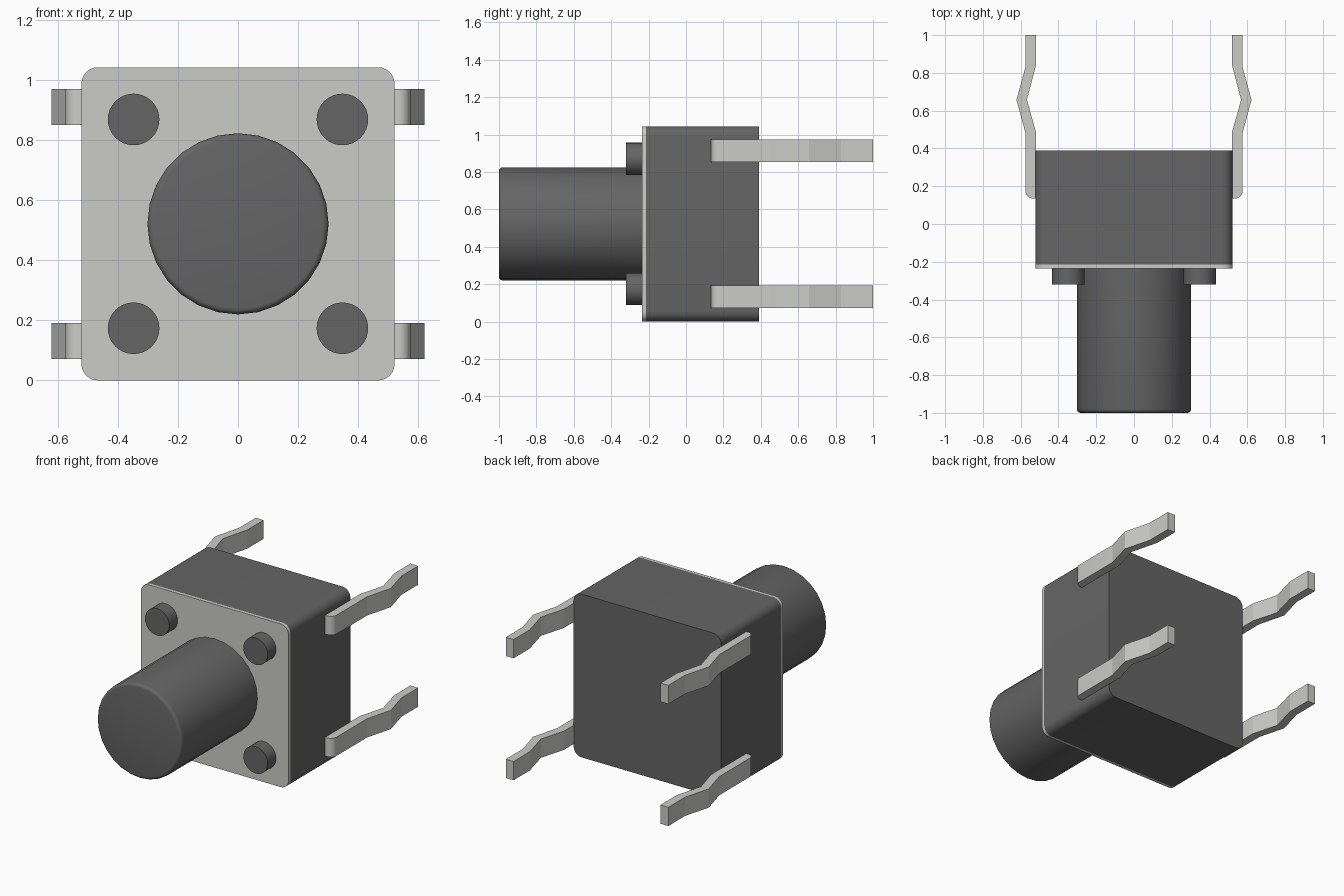
import bpy, bmesh
from math import sin, cos, pi, radians
from mathutils import Matrix, Vector

if "Cube" in bpy.data.objects:
    bpy.data.objects.remove(bpy.data.objects["Cube"])

HALF, MID = 0.522, 0.522          # half width of the housing, height of its centre
FACE_Y = -0.235                   # front of the cover plate


def material(name, colour):
    m = bpy.data.materials.new(name)
    m.diffuse_color = (*colour, 1)
    m.use_nodes = True
    m.node_tree.nodes["Principled BSDF"].inputs["Base Color"].default_value = m.diffuse_color
    return m


dark = material("dark_plastic", (0.13, 0.13, 0.13))
metal = material("pale_metal", (0.60, 0.60, 0.57))


def finish(bm, name, mat, angle=30):
    bmesh.ops.recalc_face_normals(bm, faces=bm.faces)
    mesh = bpy.data.meshes.new(name)
    bm.to_mesh(mesh)
    bm.free()
    mesh.materials.append(mat)
    obj = bpy.data.objects.new(name, mesh)
    bpy.context.collection.objects.link(obj)
    bpy.ops.object.select_all(action='DESELECT')
    obj.select_set(True)
    bpy.context.view_layer.objects.active = obj
    bpy.ops.object.shade_smooth_by_angle(angle=radians(angle))
    return obj


def arc(cx, cy, r, start, end, steps):
    angles = [radians(start + (end - start) * i / steps) for i in range(steps + 1)]
    return [(cx + r * cos(a), cy + r * sin(a)) for a in angles]


def prism(name, points, sweep, mat, angle=30):
    """Extrude a closed outline of 3D points along a vector."""
    bm = bmesh.new()
    face = bm.faces.new([bm.verts.new(p) for p in points])
    ext = bmesh.ops.extrude_face_region(bm, geom=[face], use_keep_orig=True)
    bmesh.ops.translate(bm, vec=Vector(sweep),
                        verts=[v for v in ext["geom"] if isinstance(v, bmesh.types.BMVert)])
    return finish(bm, name, mat, angle)


def rounded_block(name, y0, y1, mat, r=0.055):
    c = HALF - r
    outline = []
    for i, (sx, sz) in enumerate([(1, 1), (-1, 1), (-1, -1), (1, -1)]):
        outline += arc(sx * c, MID + sz * c, r, 90 * i, 90 * i + 90, 6)
    return prism(name, [(x, y0, z) for x, z in outline], (0, y1 - y0, 0), mat)


def peg(name, x, z, r, y0, y1, sides, rounding=0):
    """Cylinder along y, with an optional rounded front rim."""
    bm = bmesh.new()
    place = Matrix.Translation((x, (y0 + y1) / 2, z)) @ Matrix.Rotation(pi / 2, 4, 'X')
    bmesh.ops.create_cone(bm, cap_ends=True, segments=sides, radius1=r, radius2=r,
                          depth=y1 - y0, matrix=place)
    if rounding:
        rim = [e for e in bm.edges if all(v.co.y < y0 + 1e-4 for v in e.verts)]
        bmesh.ops.bevel(bm, geom=rim, offset=rounding, segments=4, profile=0.5,
                        affect='EDGES')
    return finish(bm, name, dark)


# Housing and metal cover plate
rounded_block("housing", -0.215, 0.39, dark)
rounded_block("cover_plate", FACE_Y, -0.215, metal)

# Push button and the four rivets around it
peg("push_button", 0, MID, 0.302, -1.0, FACE_Y + 0.01, 28, rounding=0.02)
for sx, side in ((-1, "left"), (1, "right")):
    for sz, level in ((-1, "lower"), (1, "upper")):
        peg(f"{level}_{side}_rivet", sx * 0.348, MID + sz * 0.348, 0.086,
            -0.32, FACE_Y + 0.01, 32)

# Kinked contact legs: outline in x, y with a rounded outer front corner
leg = [(0.52, 0.135)] + arc(0.535, 0.175, 0.04, -90, 0, 8)
leg += [(0.575, 0.483), (0.622, 0.657), (0.575, 0.83), (0.575, 1.0),
        (0.52, 1.0), (0.52, 0.836), (0.567, 0.657), (0.52, 0.49)]
for sx, side in ((-1, "left"), (1, "right")):
    for z, level in ((0.072, "lower"), (0.852, "upper")):
        prism(f"{level}_{side}_leg", [(sx * x, y, z) for x, y in leg],
              (0, 0, 0.12), metal, angle=12)
